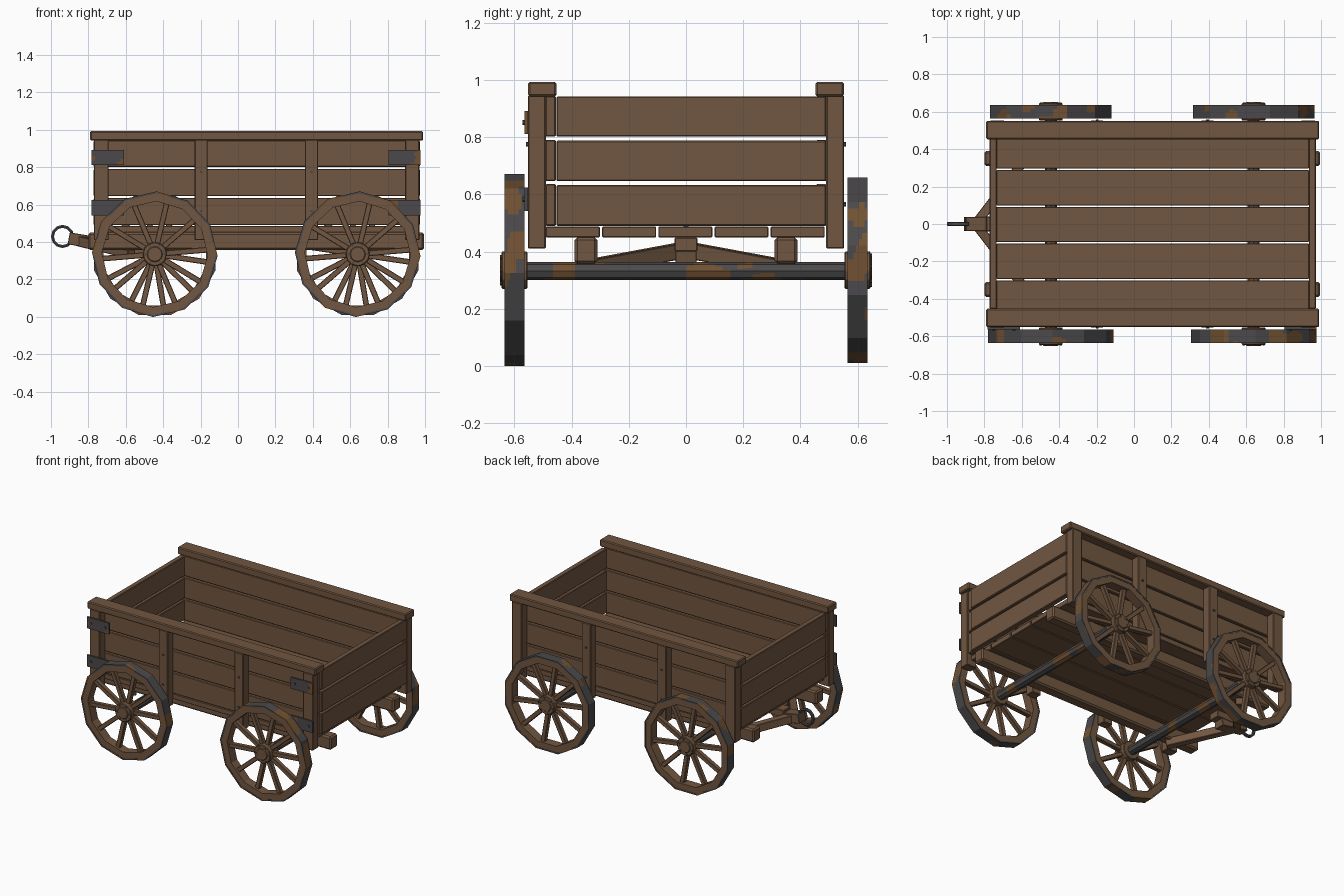
import bpy, bmesh, math
from mathutils import Vector, Matrix, noise

if "Cube" in bpy.data.objects:
    bpy.data.objects.remove(bpy.data.objects["Cube"])


def material(name, rgb):
    m = bpy.data.materials.new(name)
    m.diffuse_color = (*rgb, 1)
    m.use_nodes = True
    m.node_tree.nodes["Principled BSDF"].inputs["Base Color"].default_value = m.diffuse_color
    return m


WOOD = material("brown wood", (0.165, 0.094, 0.053))
IRON = material("dark iron", (0.070, 0.066, 0.069))
RUST = material("rust", (0.165, 0.083, 0.032))


def finish(name, bm, mats, bevel=0.0):
    bmesh.ops.recalc_face_normals(bm, faces=bm.faces)
    me = bpy.data.meshes.new(name)
    bm.to_mesh(me)
    bm.free()
    ob = bpy.data.objects.new(name, me)
    bpy.context.collection.objects.link(ob)
    for m in mats:
        me.materials.append(m)
    if bevel:
        mod = ob.modifiers.new("edge", "BEVEL")
        mod.width = bevel
        mod.segments = 1
    return ob


def add_rust(bm, cuts, limit=0.22, seed=0.0):
    # split the metal faces finely and rust some patches
    bmesh.ops.subdivide_edges(bm, edges=bm.edges[:], cuts=cuts, use_grid_fill=True)
    for f in bm.faces:
        p = f.calc_center_median() + Vector((seed, seed * 1.7, seed * 0.6))
        f.material_index = int(noise.noise(p * 9.0) > limit)


def box(name, x, y, z, bevel=0.005, mat=WOOD):
    bm = bmesh.new()
    size = Vector((x[1] - x[0], y[1] - y[0], z[1] - z[0]))
    mid = Vector((sum(x) / 2, sum(y) / 2, sum(z) / 2))
    bmesh.ops.create_cube(bm, size=1, matrix=Matrix.Translation(mid) @ Matrix.Diagonal((*size, 1)))
    return finish(name, bm, [mat], bevel)


def beam(name, a, b, w, h, mat=WOOD):
    # square bar between two points, h measured upwards
    a, b = Vector(a), Vector(b)
    d = (b - a).normalized()
    side = d.cross(Vector((0, 0, 1)))
    side = side.normalized() if side.length > 0.01 else Vector((0, 1, 0))
    up = side.cross(d)
    rot = Matrix((d * (b - a).length, side * w, up * h)).transposed().to_4x4()
    bm = bmesh.new()
    bmesh.ops.create_cube(bm, size=1, matrix=Matrix.Translation((a + b) / 2) @ rot)
    return finish(name, bm, [mat], 0.003)


def ring(bm, centre, profile, n, turn=0.0):
    # lathe a closed (radius, y) profile around the y axis
    loops = []
    for i in range(n):
        t = turn + 2 * math.pi * i / n
        loops.append([bm.verts.new((centre[0] + r * math.sin(t), centre[1] + y,
                                    centre[2] + r * math.cos(t))) for r, y in profile])
    k = len(profile)
    for i in range(n):
        p, q = loops[i], loops[(i + 1) % n]
        for j in range(k):
            bm.faces.new((p[j], p[(j + 1) % k], q[(j + 1) % k], q[j]))


def rod(bm, centre, r, length, n):
    rot = Matrix.Rotation(math.pi / 2, 4, 'X')
    bmesh.ops.create_cone(bm, cap_ends=True, segments=n, radius1=r, radius2=r, depth=length,
                          matrix=Matrix.Translation(centre) @ rot)


def wheel(name, x, side, turn):
    c = (x, side * 0.60, 0.335)
    # wooden rim
    bm = bmesh.new()
    ring(bm, c, [(0.283, -0.033), (0.328, -0.033), (0.328, 0.033), (0.283, 0.033)], 12, turn)
    finish(name + "_rim", bm, [WOOD])
    # iron tyre with rust
    bm = bmesh.new()
    ring(bm, c, [(0.326, -0.035), (0.336, -0.035), (0.336, 0.035), (0.326, 0.035)], 12, turn)
    add_rust(bm, 6, 0.2, x + side)
    finish(name + "_tyre", bm, [IRON, RUST])
    # hub and cap
    bm = bmesh.new()
    rod(bm, c, 0.065, 0.092, 12)
    rod(bm, (c[0], side * 0.63, c[2]), 0.042, 0.042, 12)
    finish(name + "_hub", bm, [WOOD], 0.004)
    # hub bolts
    bm = bmesh.new()
    for i in range(6):
        t = turn + i * math.pi / 3
        rod(bm, (x + 0.053 * math.cos(t), side * 0.646, c[2] + 0.053 * math.sin(t)), 0.007, 0.008, 6)
    finish(name + "_hub_bolts", bm, [IRON])
    # spokes
    for i in range(10):
        t = turn + 0.2 + 2 * math.pi * i / 10
        d = Vector((math.sin(t), 0, math.cos(t)))
        beam(f"{name}_spoke_{i}", Vector(c) + d * 0.05, Vector(c) + d * 0.29, 0.032, 0.03)


# wheels and axles
for label, x in (("front", -0.445), ("rear", 0.64)):
    wheel(label + "_near_wheel", x, -1, 0.03)
    wheel(label + "_far_wheel", x, 1, math.pi / 12)
    bm = bmesh.new()
    for i in range(8):
        rod(bm, (x, -0.5425 + i * 0.155, 0.332), 0.032, 0.155, 8)
    bmesh.ops.remove_doubles(bm, verts=bm.verts[:], dist=0.0005)
    bmesh.ops.delete(bm, geom=[f for f in bm.faces if len(f.verts) > 4
                               and abs(f.calc_center_median().y) < 0.6], context='FACES_ONLY')
    add_rust(bm, 5, 0.25, x)
    finish(label + "_axle", bm, [IRON, RUST])

# floor planks
for i in range(5):
    y = -0.49 + i * 0.1965
    box(f"floor_plank_{i}", (-0.735, 0.935), (y, y + 0.189), (0.45, 0.487), 0.003)

# long beams under the floor
for s in (-1, 1):
    y = sorted((s * 0.31, s * 0.39))
    box("under_beam", (-0.80, 0.995), y, (0.357, 0.45), 0.01)

# side walls, posts and top rails
rows = ((0.49, 0.636), (0.646, 0.791), (0.802, 0.945))
for s in (-1, 1):
    for z in rows:
        box("side_plank", (-0.765, 0.962), sorted((s * 0.455, s * 0.492)), z, 0.004)
    for x in ((-0.77, -0.692), (-0.232, -0.162), (0.358, 0.428), (0.893, 0.97)):
        box("side_post", x, sorted((s * 0.49, s * 0.553)), (0.41, 0.947), 0.004)
    box("top_rail", (-0.79, 0.99), sorted((s * 0.453, s * 0.552)), (0.943, 0.993), 0.006)

# end walls
for x in ((-0.772, -0.735), (0.935, 0.972)):
    for z in rows:
        box("end_plank", x, (-0.453, 0.49), (z[0], z[1] - 0.003), 0.004)

# iron corner plates on the near side, with bolts
for x in ((-0.783, -0.61), (0.805, 0.977)):
    for z in ((0.812, 0.892), (0.542, 0.624)):
        bm = bmesh.new()
        size = (x[1] - x[0], 0.012, z[1] - z[0], 1)
        mid = (sum(x) / 2, -0.558, sum(z) / 2)
        bmesh.ops.create_cube(bm, size=1, matrix=Matrix.Translation(mid) @ Matrix.Diagonal(size))
        add_rust(bm, 9, 0.25, x[0] * 3 + z[0])
        finish("corner_plate", bm, [IRON, RUST])
        bm = bmesh.new()
        for dx in (-0.055, 0.055):
            rod(bm, (mid[0] + dx, -0.566, mid[2]), 0.009, 0.01, 6)
        finish("plate_bolts", bm, [IRON])

# bolts on the middle posts
for s in (-1, 1):
    bm = bmesh.new()
    for x in (-0.197, 0.393):
        for z in (0.565, 0.775):
            rod(bm, (x, s * 0.555, z), 0.008, 0.01, 6)
    finish("post_bolts", bm, [IRON])

# drawbar: two arms, tongue and hitch ring
for s in (-1, 1):
    beam("drawbar_arm", (-0.57, s * 0.36, 0.34), (-0.84, s * 0.01, 0.405), 0.05, 0.055)
beam("tongue", (-0.905, 0, 0.42), (-0.70, 0, 0.385), 0.075, 0.065)
box("tongue_block", (-0.79, -0.66), (-0.04, 0.04), (0.40, 0.45), 0.004)
bm = bmesh.new()
ring(bm, (-0.938, 0, 0.43), [(0.046, -0.008), (0.054, -0.011), (0.062, -0.008),
                             (0.062, 0.008), (0.054, 0.011), (0.046, 0.008)], 12)
finish("hitch_ring", bm, [IRON])
